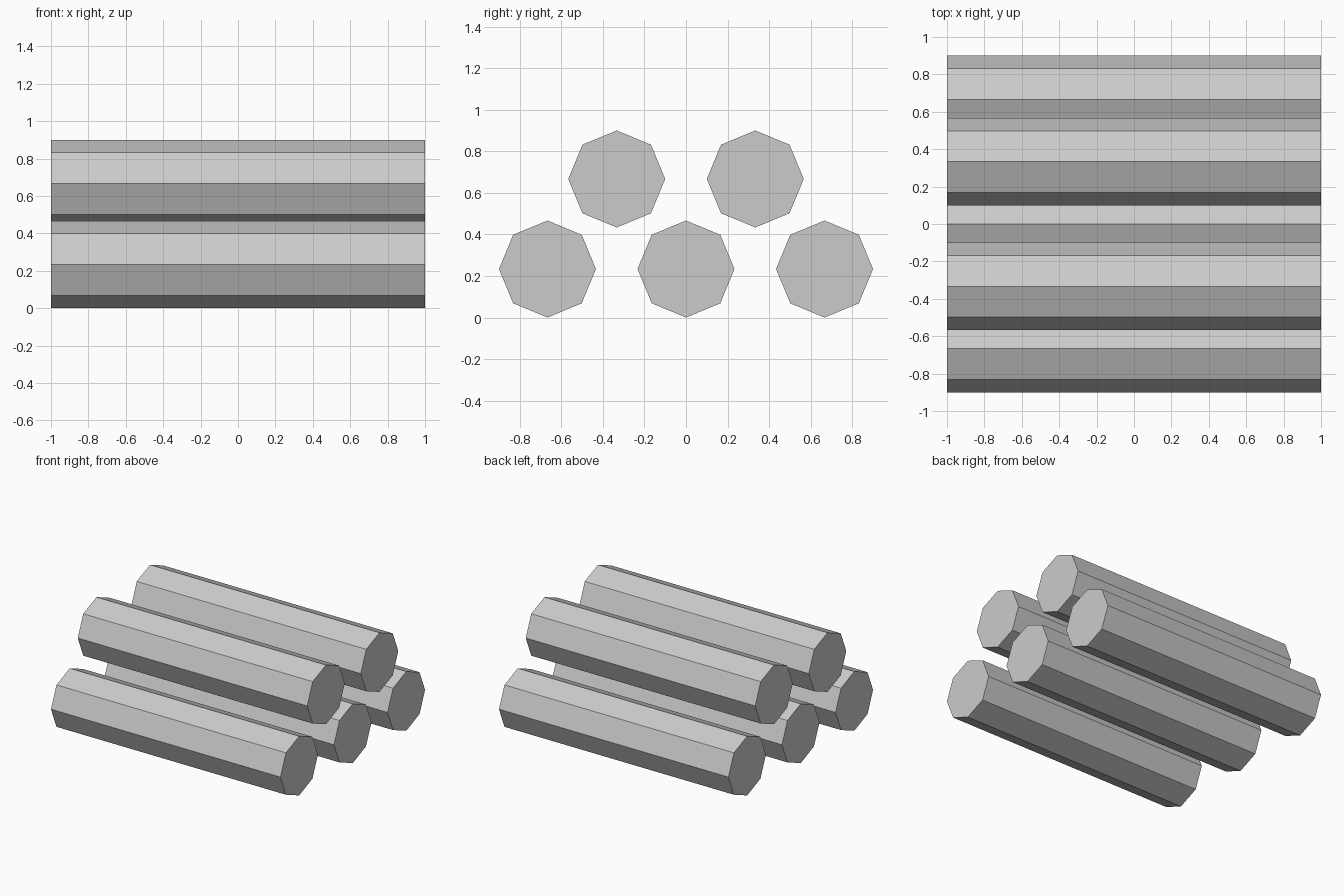
import bpy
import math
from mathutils import Matrix

if "Cube" in bpy.data.objects:
    bpy.data.objects.remove(bpy.data.objects["Cube"])

RADIUS = 0.2333
LENGTH = 2.0
SPACING = 0.6667
ROW_RISE = 0.4333


def add_log(name, y, z):
    """Eight-sided log lying along x, with a corner pointing straight up."""
    bpy.ops.mesh.primitive_cylinder_add(vertices=8, radius=RADIUS, depth=LENGTH)
    log = bpy.context.object
    log.name = name
    log.data.transform(Matrix.Rotation(math.pi / 2, 4, 'Y'))
    log.location = (0, y, z)


# Stacked rows: three logs below, two resting above the gaps
for row, count in enumerate((3, 2)):
    for i in range(count):
        y = (i - (count - 1) / 2) * SPACING
        add_log(f"{('lower', 'upper')[row]}_log_{i + 1}", y, RADIUS + row * ROW_RISE)
